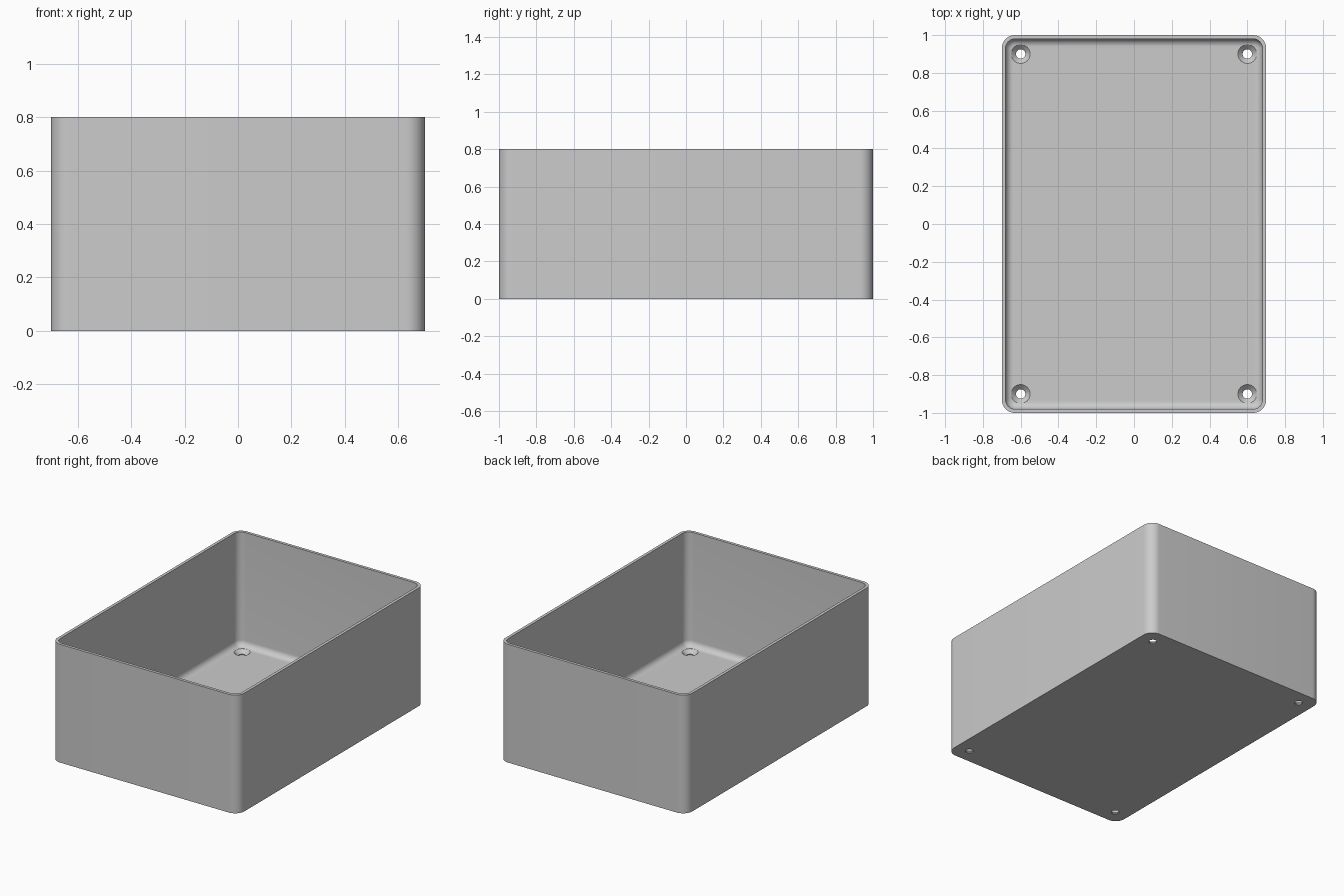
import bpy, bmesh, math

cube = bpy.data.objects.get("Cube")
if cube:
    bpy.data.objects.remove(cube, do_unlink=True)

HALF_X, HALF_Y, HEIGHT = 0.7, 1.0, 0.8
CORNER, WALL, FLOOR, FILLET = 0.07, 0.02, 0.03, 0.04
ARC_STEPS = 12

grey = bpy.data.materials.new("plain grey")
grey.use_nodes = True
colour = (0.6, 0.6, 0.6, 1)
grey.diffuse_color = colour
grey.node_tree.nodes["Principled BSDF"].inputs["Base Color"].default_value = colour


def make_object(name, bm):
    bmesh.ops.recalc_face_normals(bm, faces=bm.faces)
    mesh = bpy.data.meshes.new(name)
    bm.to_mesh(mesh)
    bm.free()
    mesh.materials.append(grey)
    obj = bpy.data.objects.new(name, mesh)
    bpy.context.collection.objects.link(obj)
    return obj


def rounded_ring(bm, inset, z):
    """Rounded rectangle, inset evenly from the outer walls."""
    radius = CORNER - inset
    ring = []
    for quarter, (sx, sy) in enumerate([(1, 1), (-1, 1), (-1, -1), (1, -1)]):
        for step in range(ARC_STEPS + 1):
            a = (quarter + step / ARC_STEPS) * math.pi / 2
            ring.append(bm.verts.new((sx * (HALF_X - CORNER) + radius * math.cos(a),
                                      sy * (HALF_Y - CORNER) + radius * math.sin(a), z)))
    return ring


def round_ring(bm, x, y, radius, z, sides=40):
    return [bm.verts.new((x + radius * math.cos(2 * math.pi * i / sides),
                          y + radius * math.sin(2 * math.pi * i / sides), z))
            for i in range(sides)]


def loft(bm, rings):
    for low, high in zip(rings, rings[1:]):
        for i in range(len(low)):
            j = (i + 1) % len(low)
            bm.faces.new((low[i], low[j], high[j], high[i]))
    bm.faces.new(rings[0][::-1])
    bm.faces.new(rings[-1])


# Thin-walled box: up the outside, over the rim, down to the filleted floor
profile = [(0, 0), (0, HEIGHT), (WALL, HEIGHT)]
for step in range(9):
    a = step / 8 * math.pi / 2
    profile.append((WALL + FILLET * (1 - math.cos(a)),
                    FLOOR + FILLET * (1 - math.sin(a))))
bm = bmesh.new()
loft(bm, [rounded_ring(bm, inset, z) for inset, z in profile])
box = make_object("open_box", bm)

# Countersunk screw holes in the floor corners
bm = bmesh.new()
for x in (-0.6, 0.6):
    for y in (-0.9, 0.9):
        loft(bm, [round_ring(bm, x, y, r, z) for r, z in
                  [(0.025, -0.05), (0.025, 0.005), (0.05, FLOOR), (0.05, 0.1)]])
cutter = make_object("hole_cutter", bm)
cutter.hide_render = True

cut = box.modifiers.new("screw holes", "BOOLEAN")
cut.operation = "DIFFERENCE"
cut.solver = "EXACT"
cut.object = cutter
bpy.context.view_layer.objects.active = box
box.select_set(True)
bpy.ops.object.modifier_apply(modifier=cut.name)
bpy.data.objects.remove(cutter, do_unlink=True)
bpy.ops.object.shade_smooth_by_angle(angle=math.radians(30))
